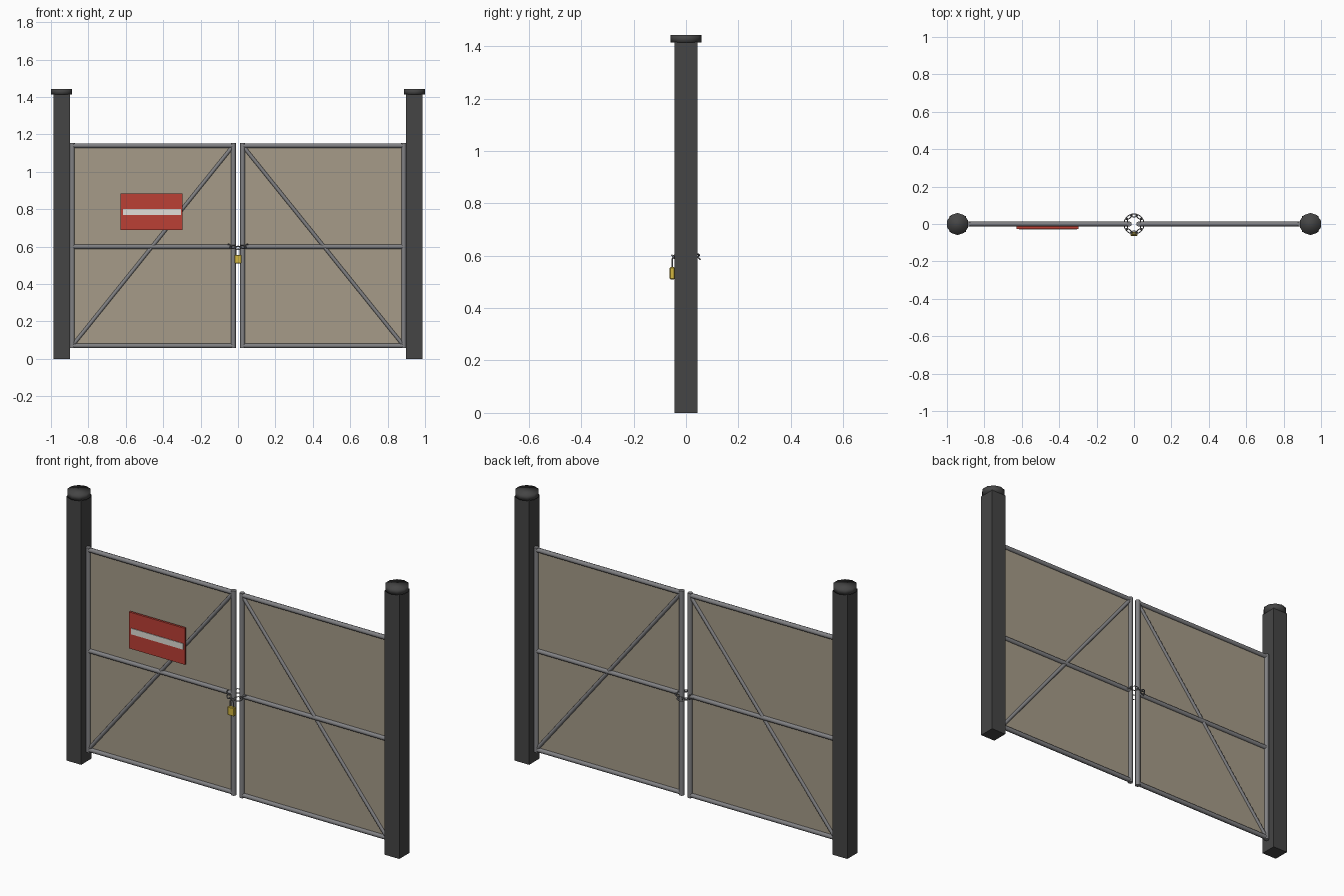
import bpy, math
from mathutils import Vector, Matrix

if "Cube" in bpy.data.objects:
    bpy.data.objects.remove(bpy.data.objects["Cube"])


def material(name, r, g, b):
    m = bpy.data.materials.new(name)
    m.diffuse_color = (r, g, b, 1)
    m.use_nodes = True
    m.node_tree.nodes["Principled BSDF"].inputs["Base Color"].default_value = m.diffuse_color
    return m


DARK = material("dark_post", 0.06, 0.06, 0.06)
STEEL = material("steel", 0.22, 0.22, 0.23)
MESH = material("infill", 0.38, 0.33, 0.25)
RED = material("sign_red", 0.5, 0.05, 0.035)
WHITE = material("sign_white", 0.75, 0.73, 0.68)
BRASS = material("brass", 0.65, 0.47, 0.05)


def finish(name, mat):
    o = bpy.context.object
    o.name = name
    o.data.materials.append(mat)
    return o


def box(name, lo, hi, mat, bevel=0):
    lo, hi = Vector(lo), Vector(hi)
    bpy.ops.mesh.primitive_cube_add(size=1, location=(lo + hi) / 2)
    o = finish(name, mat)
    o.data.transform(Matrix.Diagonal((*(hi - lo), 1)))
    if bevel:
        b = o.modifiers.new("bevel", 'BEVEL')
        b.width, b.segments = bevel, 1
    return o


def tube(name, a, b, r, mat, sides=8):
    a, b = Vector(a), Vector(b)
    d = b - a
    bpy.ops.mesh.primitive_cylinder_add(vertices=sides, radius=r, depth=d.length,
                                        location=(a + b) / 2,
                                        rotation=d.to_track_quat('Z', 'Y').to_euler())
    o = finish(name, mat)
    bpy.ops.object.shade_smooth_by_angle(angle=math.radians(50))
    return o


for s, side in ((-1, "left"), (1, "right")):
    # square post with round cap
    x = s * 0.943
    box(side + "_post", (x - 0.044, -0.044, 0), (x + 0.044, 0.044, 1.415), DARK)
    bpy.ops.mesh.primitive_cylinder_add(vertices=10, radius=0.059, depth=0.03,
                                        location=(x, 0, 1.428))
    finish(side + "_post_cap", DARK)
    bpy.ops.object.shade_smooth()

    # gate leaf frame: stiles, rails and brace
    inner, outer = s * 0.025, s * 0.886
    for n, px in (("inner", inner), ("outer", outer)):
        tube(f"{side}_{n}_stile", (px, 0, 0.057), (px, 0, 1.153), 0.0135, STEEL)
    for n, z in (("bottom", 0.07), ("middle", 0.60), ("top", 1.14)):
        tube(f"{side}_{n}_rail", (inner, 0, z), (outer, 0, z), 0.0125, STEEL)
    tube(side + "_brace", (outer, 0, 0.07), (inner, 0, 1.14), 0.010, STEEL)

    # thin infill sheet
    box(side + "_infill", (min(inner, outer), -0.001, 0.07),
        (max(inner, outer), 0.001, 1.14), MESH)

# warning sign
box("sign_plate", (-0.629, -0.026, 0.69), (-0.297, -0.014, 0.885), RED)
box("sign_stripe", (-0.615, -0.029, 0.77), (-0.305, -0.025, 0.802), WHITE)

# chain loop round the inner stiles, alternate links turned
LINKS = 10
for i in range(LINKS):
    a = 2 * math.pi * i / LINKS - math.pi / 2
    bpy.ops.mesh.primitive_torus_add(major_segments=12, minor_segments=6,
                                     major_radius=0.0145, minor_radius=0.003)
    o = finish(f"chain_link_{i + 1}", STEEL)
    bpy.ops.object.shade_smooth()
    o.data.transform(Matrix.Diagonal((1.3, 0.8, 1, 1)))
    twist = math.radians(45 if i % 2 else -45)
    o.matrix_world = (Matrix.Translation((0.046 * math.cos(a), 0.046 * math.sin(a),
                                          0.60 + 0.006 * math.cos(2 * a)))
                      @ Matrix.Rotation(a + math.pi / 2, 4, 'Z')
                      @ Matrix.Rotation(twist, 4, 'X'))

# padlock body and shackle
box("padlock_body", (-0.019, -0.063, 0.51), (0.019, -0.043, 0.556), BRASS, 0.003)
curve = bpy.data.curves.new("padlock_shackle", 'CURVE')
curve.dimensions = '3D'
curve.bevel_depth, curve.bevel_resolution = 0.003, 1
pts = [(-0.011, 0.55)] + [(-0.011 * math.cos(t * math.pi / 8), 0.577 + 0.011 * math.sin(t * math.pi / 8))
                          for t in range(9)] + [(0.011, 0.55)]
sp = curve.splines.new('POLY')
sp.points.add(len(pts) - 1)
for p, (px, pz) in zip(sp.points, pts):
    p.co = (px, -0.053, pz, 1)
curve.materials.append(STEEL)
bpy.context.collection.objects.link(bpy.data.objects.new("padlock_shackle", curve))
